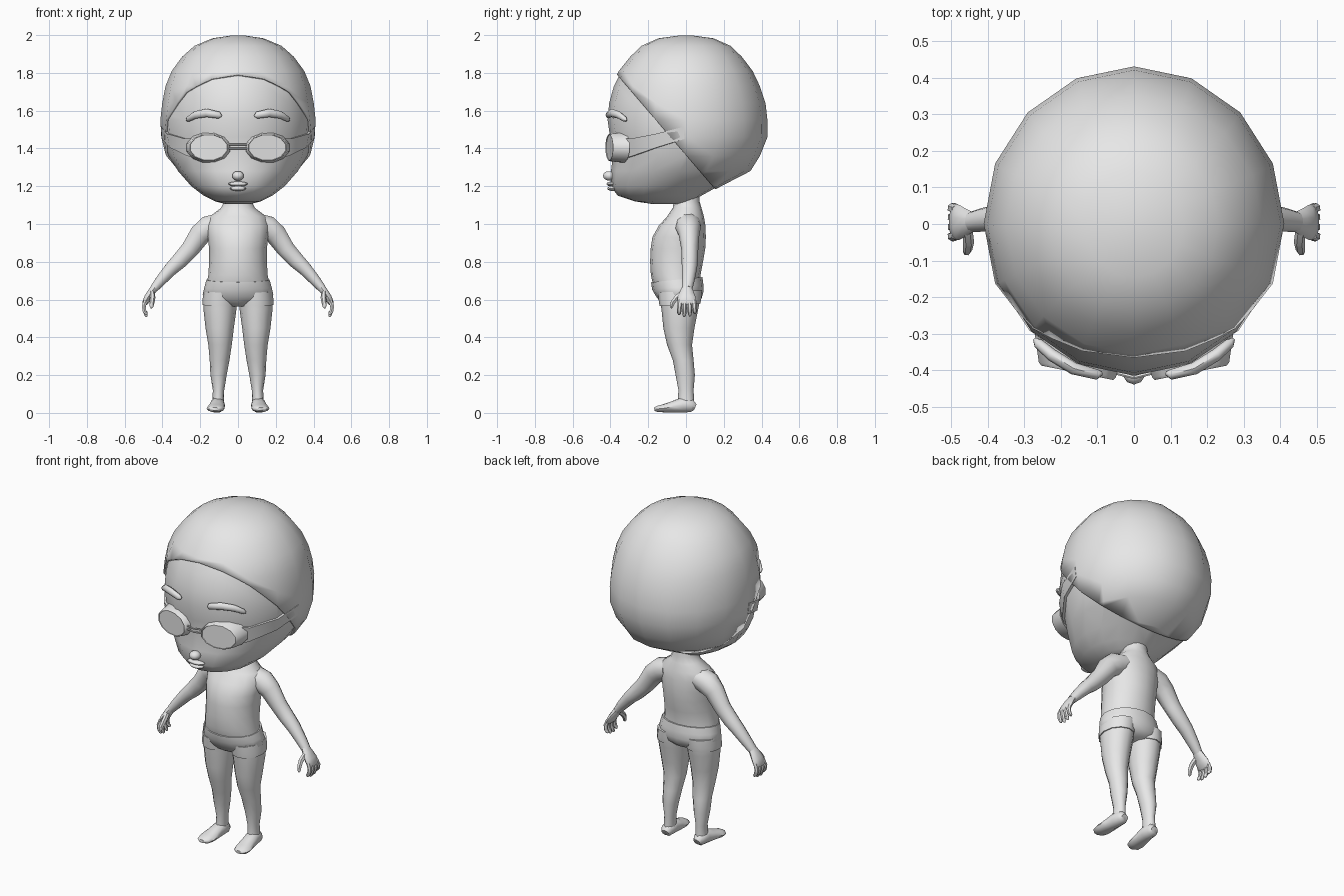
import bpy, bmesh, math
from mathutils import Vector

grey = bpy.data.materials.new("light_grey")
grey.diffuse_color = (0.8, 0.8, 0.8, 1)


def loft(name, rings, mirror=False, cut=None, thickness=0):
    """Skin a list of equal-length closed rings, with capped ends."""
    bm = bmesh.new()
    rows = [[bm.verts.new(p) for p in r] for r in rings]
    n = len(rows[0])
    for a, b in zip(rows, rows[1:]):
        for i in range(n):
            j = (i + 1) % n
            bm.faces.new((a[i], a[j], b[j], b[i]))
    bm.faces.new(rows[0])
    bm.faces.new(rows[-1])
    bmesh.ops.recalc_face_normals(bm, faces=bm.faces)
    if cut:
        co, no = cut
        bmesh.ops.bisect_plane(bm, geom=bm.verts[:] + bm.edges[:] + bm.faces[:],
                               plane_co=co, plane_no=no, clear_inner=True)
    me = bpy.data.meshes.new(name)
    bm.to_mesh(me)
    bm.free()
    me.materials.append(grey)
    ob = bpy.data.objects.new(name, me)
    bpy.context.collection.objects.link(ob)
    if mirror:
        ob.modifiers.new("mirror", 'MIRROR').use_axis = (True, False, False)
    if thickness:
        ob.modifiers.new("shell", 'SOLIDIFY').thickness = thickness
    return ob


def level(z, x0, x1, yf, yb, n=14, grow=0.0, shear=0.0):
    """Horizontal elliptical ring between x0..x1 and yf..yb."""
    cx, cy = (x0 + x1) / 2, (yf + yb) / 2
    rx, ry = (x1 - x0) / 2 + grow, (yb - yf) / 2 + grow
    ring = []
    for i in range(n):
        a = 2 * math.pi * i / n
        y = cy - ry * math.cos(a)
        ring.append(Vector((cx + rx * math.sin(a), y, z + shear * y)))
    return ring


def tube(name, pts, ref, n=8, mirror=True):
    """Tube along points (x, y, z, radius along ref, radius across)."""
    rings = []
    for i, p in enumerate(pts):
        a, b = pts[max(i - 1, 0)], pts[min(i + 1, len(pts) - 1)]
        t = (Vector(b[:3]) - Vector(a[:3])).normalized()
        u = Vector(ref)
        u = (u - t * u.dot(t)).normalized()
        v = t.cross(u)
        rings.append([Vector(p[:3]) + u * p[3] * math.cos(k * 2 * math.pi / n)
                      + v * p[4] * math.sin(k * 2 * math.pi / n) for k in range(n)])
    return loft(name, rings, mirror)


def blob(name, c, r, n=10, mirror=False):
    """Small ellipsoid."""
    rings = []
    for k in range(1, 8):
        a = math.pi * k / 8
        s, z = math.sin(a), c[2] - r[2] * math.cos(a)
        rings.append(level(z, c[0] - r[0] * s, c[0] + r[0] * s,
                           c[1] - r[1] * s, c[1] + r[1] * s, n))
    return loft(name, rings, mirror)


# Head shell: height, half width, front, back
HEAD = [(1.105, .07, -.18, .0), (1.12, .13, -.28, .04), (1.15, .19, -.37, .09),
        (1.2, .255, -.405, .18), (1.28, .325, -.405, .335), (1.36, .375, -.395, .385),
        (1.46, .4, -.41, .425), (1.55, .405, -.423, .425), (1.64, .395, -.415, .415),
        (1.73, .378, -.39, .385), (1.81, .345, -.35, .347), (1.885, .29, -.29, .29),
        (1.94, .225, -.23, .23), (1.98, .13, -.14, .14), (1.995, .03, -.03, .03)]


def head_point(deg, z, scale=1.0):
    """Point on the head shell; 0 degrees is the front."""
    for a, b in zip(HEAD, HEAD[1:]):
        if a[0] <= z <= b[0]:
            f = (z - a[0]) / (b[0] - a[0])
            _, w, yf, yb = [p + (q - p) * f for p, q in zip(a, b)]
            t = math.radians(deg)
            return Vector((w * scale * math.sin(t),
                           (yf + yb) / 2 - (yb - yf) / 2 * scale * math.cos(t), z))


# Face and cap share the shell, split along a sloping plane
rim, up = Vector((0, -.365, 1.79)), Vector((0, .6, .515)).normalized()
loft("face", [level(z, -w, w, f, b, 16, -.008) for z, w, f, b in HEAD],
     cut=(rim + up * .02, -up))
loft("swim_cap", [level(z + .003 * (z > 1.9), -w, w, f, b, 16, .006) for z, w, f, b in HEAD],
     cut=(rim, up), thickness=.012)

# Face details
blob("nose", (0, -.405, 1.255), (.032, .034, .026))
blob("upper_lip", (0, -.395, 1.212), (.055, .026, .013))
blob("lower_lip", (0, -.39, 1.188), (.045, .026, .013))
tube("eyebrow", [(.088, -.408, 1.572, .006, .006), (.1, -.412, 1.576, .018, .014),
                 (.165, -.395, 1.588, .022, .017), (.225, -.358, 1.578, .02, .017),
                 (.262, -.326, 1.556, .015, .014), (.272, -.315, 1.548, .005, .005)], (0, 0, 1))

# Goggles: rim with recessed lens, bridge, strap
def lens_ring(s, y0, slope, n=12):
    ring = []
    for i in range(n):
        a = 2 * math.pi * (i + .5) / n
        x = .155 + .105 * s * math.cos(a)
        ring.append(Vector((x, y0 + slope * (x - .05), 1.405 + .072 * s * math.sin(a))))
    return ring


loft("goggle_eyepiece", [lens_ring(1.15, -.365, .3), lens_ring(1.04, -.42, .2),
                         lens_ring(.97, -.428, .2), lens_ring(.95, -.423, .2)], True)
for z in (1.4, 1.42):
    tube("goggle_bridge", [(-.06, -.405, z, .005, .005), (0, -.42, z, .005, .005),
                           (.06, -.405, z, .005, .005)], (0, 0, 1), 6, False)
loft("goggle_strap", [[head_point(d, lo, 1.015), head_point(d, hi, 1.015),
                       head_point(d, hi, .96), head_point(d, lo, .96)]
                      for d, lo, hi in ((22.5, 1.335, 1.455), (45, 1.36, 1.452),
                                        (67.5, 1.405, 1.478), (88, 1.45, 1.515))], True)

# Neck and torso
TORSO = [(1.2, .07, -.075, .07), (1.12, .072, -.065, .072), (1.085, .09, -.07, .082),
         (1.04, .15, -.1, .095), (.99, .165, -.145, .103), (.93, .16, -.178, .105),
         (.87, .153, -.187, .102), (.8, .153, -.19, .09), (.73, .157, -.186, .077),
         (.67, .168, -.172, .08), (.62, .175, -.145, .078)]
loft("torso", [level(z, -w, w, f, b, 16) for z, w, f, b in TORSO])

# Legs and feet
LEG = [(.64, .0, .178, -.145, .078), (.6, .004, .183, -.138, .075), (.55, .008, .183, -.13, .065),
       (.45, .022, .172, -.12, .045), (.36, .033, .157, -.1, .032), (.28, .045, .15, -.07, .04),
       (.2, .06, .146, -.055, .047), (.12, .073, .133, -.04, .04), (.05, .075, .137, -.045, .044)]
loft("leg", [level(*r, 12) for r in LEG], True)
tube("foot", [(.105, .048, .03, .022, .018), (.106, .03, .038, .035, .036),
              (.108, -.02, .042, .039, .042), (.113, -.07, .032, .043, .031),
              (.119, -.12, .024, .048, .022), (.122, -.152, .021, .04, .017),
              (.122, -.168, .02, .02, .009)], (1, 0, 0), 10)

# Swimming trunks: hips with a sloping waistband, and short legs
HIPS = [(.71, .16, -.178, .08), (.67, .171, -.172, .085), (.63, .18, -.15, .085),
        (.595, .15, -.125, .075), (.572, .07, -.09, .05)]
loft("trunks_hips", [level(z, -w, w, f, b, 16, .007, .1) for z, w, f, b in HIPS])
loft("trunks_leg", [level(*r, 12, .006, .06) for r in
                    ((.645, .006, .176, -.143, .078), (.6, .008, .182, -.138, .075),
                     (.575, .009, .183, -.134, .07))], True)

# Arms and hands
tube("arm", [(.1, .01, 1.0, .07, .06), (.155, .012, .98, .068, .068), (.2, .016, .945, .055, .06),
             (.255, .02, .865, .045, .05), (.31, .02, .805, .043, .045), (.355, .018, .762, .04, .038),
             (.41, .012, .7, .033, .03), (.445, .006, .658, .028, .023)], (0, 1, 0), 10)
tube("palm", [(.438, .006, .668, .026, .021), (.458, .004, .64, .037, .021),
              (.478, .004, .61, .048, .02), (.492, .006, .582, .05, .016),
              (.496, .006, .572, .04, .008)], (0, 1, 0), 10)
for y, tip in ((-.034, .525), (-.008, .515), (.019, .518), (.044, .53)):
    tube("finger", [(.488, y * .9, .595, .012, .012), (.499, y, .565, .013, .012),
                    (.495, y * 1.05, .54, .012, .011), (.486, y * 1.08, tip, .009, .009),
                    (.483, y * 1.08, tip - .006, .004, .004)], (0, 1, 0), 6)
tube("thumb", [(.455, -.02, .635, .014, .016), (.452, -.05, .61, .015, .015),
               (.455, -.07, .585, .013, .013), (.458, -.077, .562, .01, .01),
               (.459, -.079, .554, .004, .004)], (1, 0, 0), 6)

# Smooth shading with sharp rims kept
for ob in bpy.context.scene.objects:
    ob.select_set(True)
    bpy.context.view_layer.objects.active = ob
bpy.ops.object.shade_smooth_by_angle(angle=math.radians(50))
